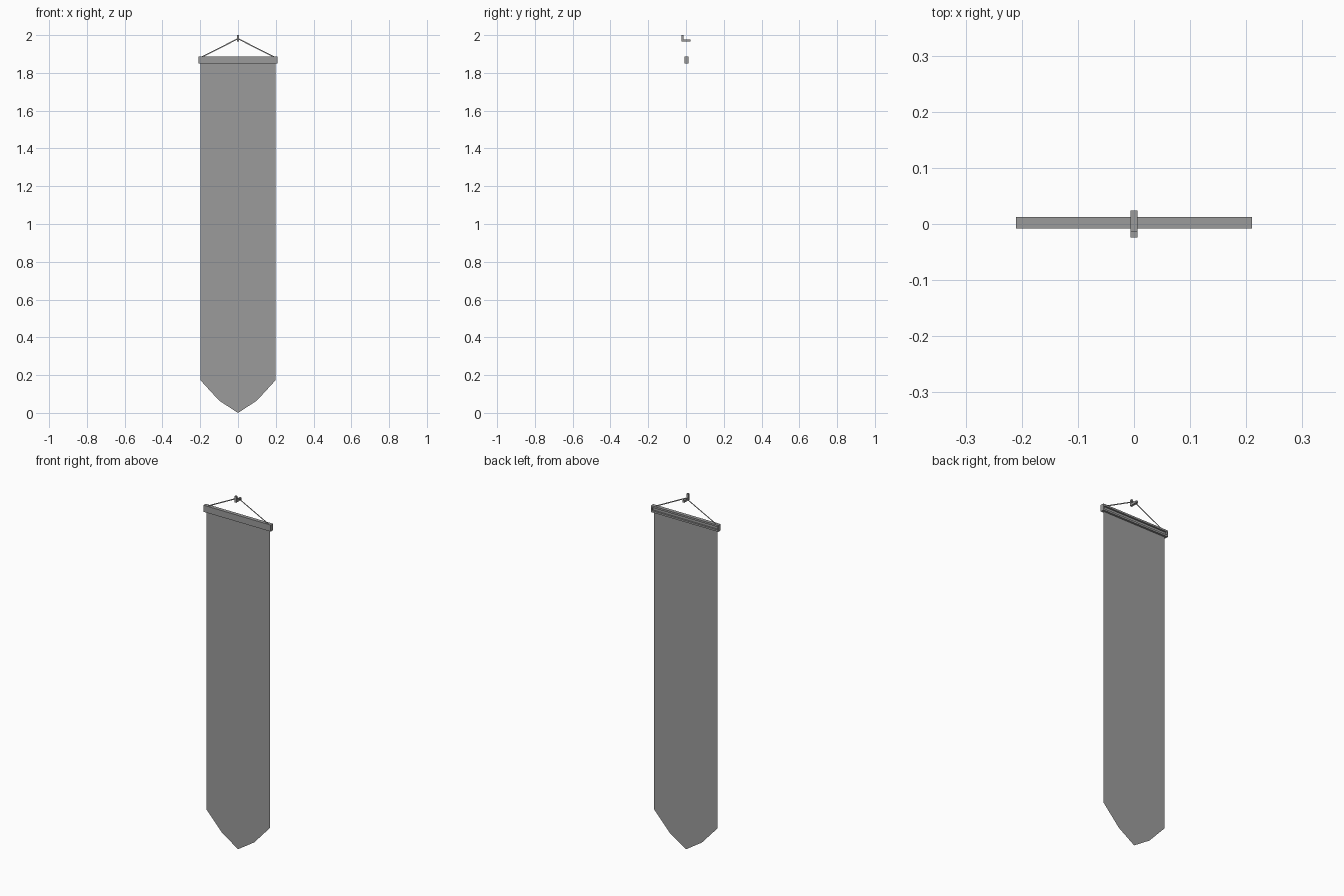
import bpy
from mathutils import Vector

if "Cube" in bpy.data.objects:
    bpy.data.objects.remove(bpy.data.objects["Cube"])

grey = bpy.data.materials.new("dark_grey")
grey.diffuse_color = (0.33, 0.33, 0.33, 1)
grey.use_nodes = True
grey.node_tree.nodes["Principled BSDF"].inputs["Base Color"].default_value = grey.diffuse_color


def make_mesh(name, verts, faces):
    mesh = bpy.data.meshes.new(name)
    mesh.from_pydata(verts, [], faces)
    mesh.materials.append(grey)
    mesh.update()
    obj = bpy.data.objects.new(name, mesh)
    bpy.context.collection.objects.link(obj)
    return obj


def extrude_profile(name, profile, x0, x1):
    # closed y-z profile, extruded along x
    n = len(profile)
    verts = [(x, y, z) for x in (x0, x1) for y, z in profile]
    faces = [tuple(reversed(range(n))), tuple(range(n, 2 * n))]
    faces += [(i, (i + 1) % n, n + (i + 1) % n, n + i) for i in range(n)]
    return make_mesh(name, verts, faces)


# cloth: a single flat sheet with a pointed lower end
half = [(0.198, 1.886), (0.198, 0.172), (0.1, 0.065)]
outline = half + [(0, 0)] + [(-x, z) for x, z in reversed(half)]
make_mesh("banner_cloth", [(x, 0.001, z) for x, z in outline],
          [tuple(reversed(range(len(outline))))])

# hanging bar: channel with a shallow groove along the back, closed at both ends
front, back, low, high = -0.008, 0.0125, 1.851, 1.888
extrude_profile("top_bar", [(front, low), (back, low), (back, low + 0.01),
                            (0.003, low + 0.01), (0.003, high - 0.01),
                            (back, high - 0.01), (back, high), (front, high)],
                -0.204, 0.204)
for label, x in (("left", -0.207), ("right", 0.207)):
    extrude_profile("bar_end_" + label, [(front, low), (back, low),
                                         (back, high), (front, high)],
                    x - 0.003, x + 0.003)

# wall hook: prong with an upturned front lip
extrude_profile("wall_hook", [(-0.024, 1.965), (0.024, 1.965), (0.024, 1.977),
                              (-0.013, 1.977), (-0.013, 2.0), (-0.024, 2.0)],
                -0.006, 0.006)

# cord: flat strips from the hook down to both ends of the bar
for side, label in ((-1, "left"), (1, "right")):
    a, b = Vector((0, 0.001, 1.981)), Vector((side * 0.19, 0.001, 1.885))
    d = (b - a).normalized()
    off = Vector((-d.z, 0, d.x)) * 0.003
    make_mesh("cord_" + label, [a - off, b - off, b + off, a + off], [(0, 1, 2, 3)])
